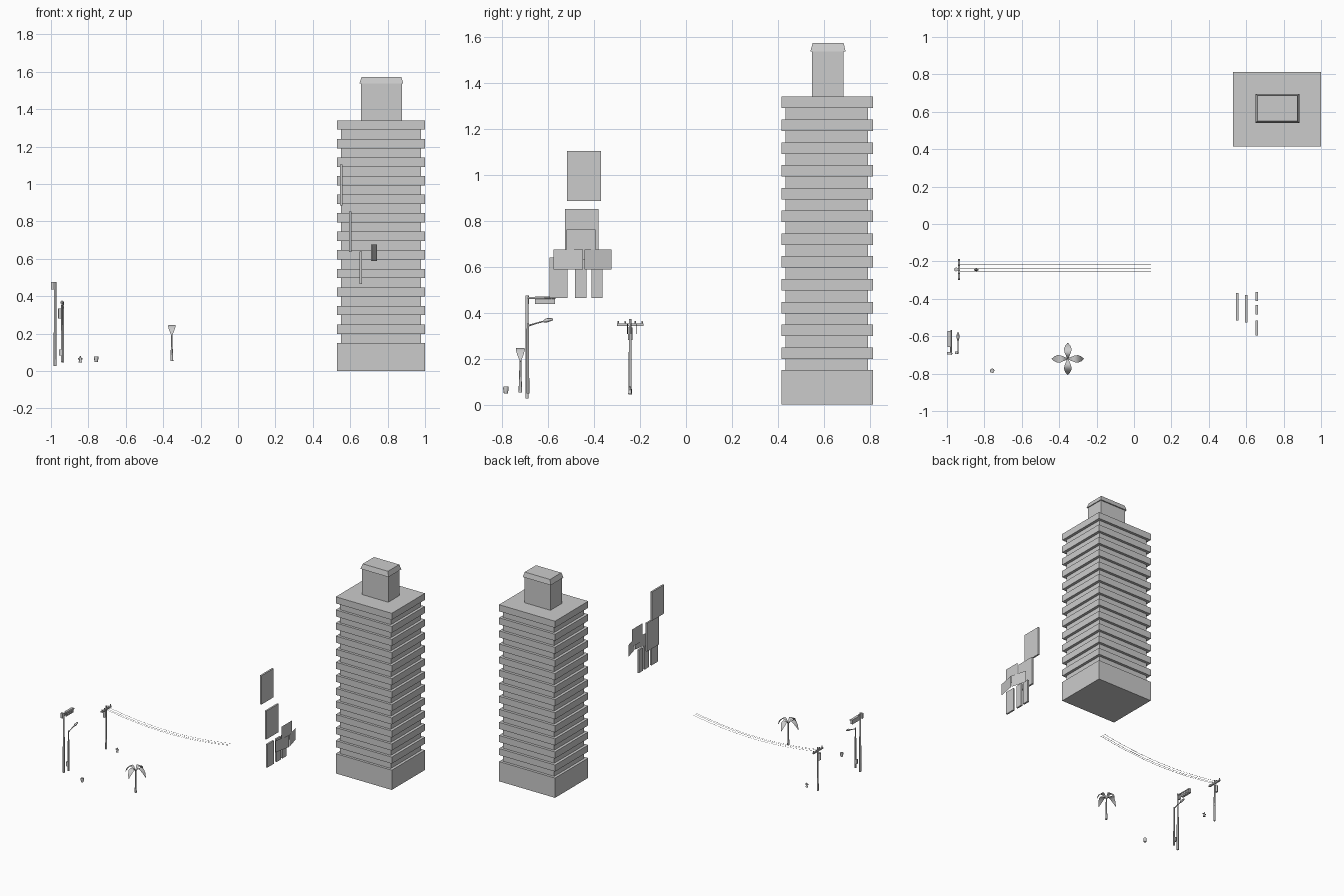
import bpy, math
from mathutils import Vector, Matrix


def mesh(name, verts, faces, smooth=False):
    me = bpy.data.meshes.new(name)
    me.from_pydata([tuple(v) for v in verts], [], faces)
    me.update()
    ob = bpy.data.objects.new(name, me)
    bpy.context.collection.objects.link(ob)
    for p in me.polygons:
        p.use_smooth = smooth and len(p.vertices) == 4
    return ob


def stack(name, rings):
    """Closed solid through rectangles (x0, x1, y0, y1, z)."""
    v, f = [], []
    for x0, x1, y0, y1, z in rings:
        v += [(x0, y0, z), (x1, y0, z), (x1, y1, z), (x0, y1, z)]
    for r in range(len(rings) - 1):
        for i in range(4):
            j = (i + 1) % 4
            f.append((4*r + i, 4*r + j, 4*r + 4 + j, 4*r + 4 + i))
    n = len(v)
    f += [(3, 2, 1, 0), (n-4, n-3, n-2, n-1)]
    return mesh(name, v, f)


def box(name, x0, x1, y0, y1, z0, z1):
    return stack(name, [(x0, x1, y0, y1, z0), (x0, x1, y0, y1, z1)])


def tube(name, pts, radii, n=8):
    """Round bar through points, one radius per point."""
    v, f = [], []
    pts = [Vector(p) for p in pts]
    q = (pts[-1] - pts[0]).to_track_quat('Z', 'Y')
    for p, r in zip(pts, radii):
        for i in range(n):
            a = 2 * math.pi * i / n
            v.append(p + q @ Vector((r * math.cos(a), r * math.sin(a), 0)))
    for k in range(len(pts) - 1):
        for i in range(n):
            j = (i + 1) % n
            f.append((k*n + i, k*n + j, k*n + n + j, k*n + n + i))
    m = len(v)
    f += [tuple(range(n - 1, -1, -1)), tuple(range(m - n, m))]
    return mesh(name, v, f, True)


# Tower: podium, recessed window bands and projecting floor slabs in one profile
outer, inner = (0.53, 1.0, 0.415, 0.813), (0.551, 0.979, 0.434, 0.793)
rings = [outer + (0,), outer + (0.15,)]
pitch = (1.34 - 0.15) / 12
for i in range(1, 13):
    top = 0.15 + pitch * i
    rings += [inner + (top - pitch,), inner + (top - 0.05,),
              outer + (top - 0.05,), outer + (top,)]
stack("tower", rings)
box("roof_house", 0.658, 0.877, 0.549, 0.686, 1.34, 1.536)
stack("roof_cap", [(0.649, 0.884, 0.541, 0.695, 1.536),
                   (0.661, 0.873, 0.551, 0.686, 1.573)])

# Hanging sign boards
boards = [("large_board", 0.546, -0.517, -0.370, 0.886, 1.104),
          ("middle_board", 0.593, -0.526, -0.380, 0.637, 0.852),
          ("lower_board_1", 0.650, -0.595, -0.516, 0.465, 0.640),
          ("lower_board_2", 0.650, -0.483, -0.433, 0.465, 0.640),
          ("lower_board_3", 0.650, -0.412, -0.363, 0.465, 0.640)]
for name, x, y0, y1, z0, z1 in boards:
    box(name, x, x + 0.013, y0, y1, z0, z1)


def sheet(name, a, b, z0, z1):
    mesh(name, [(*a, z0), (*b, z0), (*b, z1), (*a, z1)], [(0, 1, 2, 3)])


# Thin angled screens and the sheet behind them
sheet("screen_left", (0.718, -0.577), (0.742, -0.448), 0.587, 0.676)
sheet("screen_right", (0.742, -0.442), (0.710, -0.324), 0.587, 0.676)
sheet("upper_screen", (0.728, -0.519), (0.728, -0.393), 0.63, 0.763)

# Traffic signal on a post with a side arm
tube("signal_post", [(-0.978, -0.692, 0.027), (-0.978, -0.692, 0.475)], [0.0075, 0.0065])
tube("signal_arm", [(-0.978, -0.692, 0.464), (-0.978, -0.568, 0.464)], [0.005, 0.004])
box("signal_head", -0.998, -0.980, -0.657, -0.571, 0.437, 0.470)
box("signal_side_box", -1.0, -0.984, -0.699, -0.684, 0.437, 0.475)
for i in range(3):
    y = -0.640 + 0.026 * i
    tube("signal_lens", [(-0.981, y, 0.453), (-0.976, y, 0.453)], [0.010, 0.010])

# Street lamp
tube("lamp_post", [(-0.941, -0.688, 0.048), (-0.941, -0.688, 0.352)], [0.006, 0.005])
tube("lamp_arm", [(-0.941, -0.688, 0.343), (-0.941, -0.655, 0.353), (-0.941, -0.615, 0.364)],
     [0.004, 0.003, 0.003])
tube("lamp_head", [(-0.941, -0.622, 0.362), (-0.941, -0.605, 0.367), (-0.941, -0.58, 0.372)],
     [0.004, 0.009, 0.005])
box("lamp_control_box", -0.957, -0.942, -0.695, -0.681, 0.082, 0.115)

# Utility pole, cross arm, transformer
px, py = -0.936, -0.243
tube("utility_pole", [(px, py, 0.045), (px, py, 0.372)], [0.007, 0.0055])
box("cross_arm", px - 0.006, px + 0.006, -0.300, -0.186, 0.342, 0.352)
for y in (-0.295, -0.265, -0.221, -0.191):
    tube("insulator", [(px, y, 0.352), (px, y, 0.364)], [0.004, 0.003], 6)
tube("transformer", [(px - 0.015, py, 0.282), (px - 0.015, py, 0.335)], [0.0105, 0.0105])

# Sagging overhead wires
for y in (-0.217, -0.239, -0.255):
    v, f = [], []
    for i in range(17):
        t = i / 16
        z = 0.352 - 0.045 * 4 * t * (1 - t)
        v += [(px + 1.028 * t, y - 0.0015, z), (px + 1.028 * t, y + 0.0015, z)]
        if i:
            f.append((2*i - 2, 2*i, 2*i + 1, 2*i - 1))
    mesh("wire", v, f)

# Hydrant and litter bin
tube("hydrant", [(-0.843, -0.244, z) for z in (0.046, 0.050, 0.052, 0.070, 0.080)],
     [0.009, 0.009, 0.0065, 0.0065, 0.002])
tube("hydrant_nozzles", [(-0.855, -0.244, 0.066), (-0.831, -0.244, 0.066)], [0.004, 0.004])
tube("litter_bin", [(-0.758, -0.784, z) for z in (0.049, 0.070, 0.078)],
     [0.009, 0.012, 0.011])

# Palm: tapered trunk and arching leaf sheets
cx, cy = -0.354, -0.721
tube("palm_trunk", [(cx, cy, z) for z in (0.053, 0.105, 0.12, 0.215)],
     [0.008, 0.006, 0.005, 0.004])
leaf = [(0.0, 0.212, 0.003), (0.018, 0.238, 0.010), (0.036, 0.247, 0.018),
        (0.055, 0.238, 0.020), (0.072, 0.215, 0.013), (0.086, 0.186, 0.001)]
for k in range(4):
    rot = Matrix.Rotation(k * math.pi / 2, 3, 'Z')
    v, f = [], []
    for i, (d, z, w) in enumerate(leaf):
        for s in (-1, 1):
            v.append(rot @ Vector((d, s * w, 0)) + Vector((cx, cy, z)))
        if i:
            f.append((2*i - 2, 2*i, 2*i + 1, 2*i - 1))
    mesh("palm_leaf", v, f, True)
